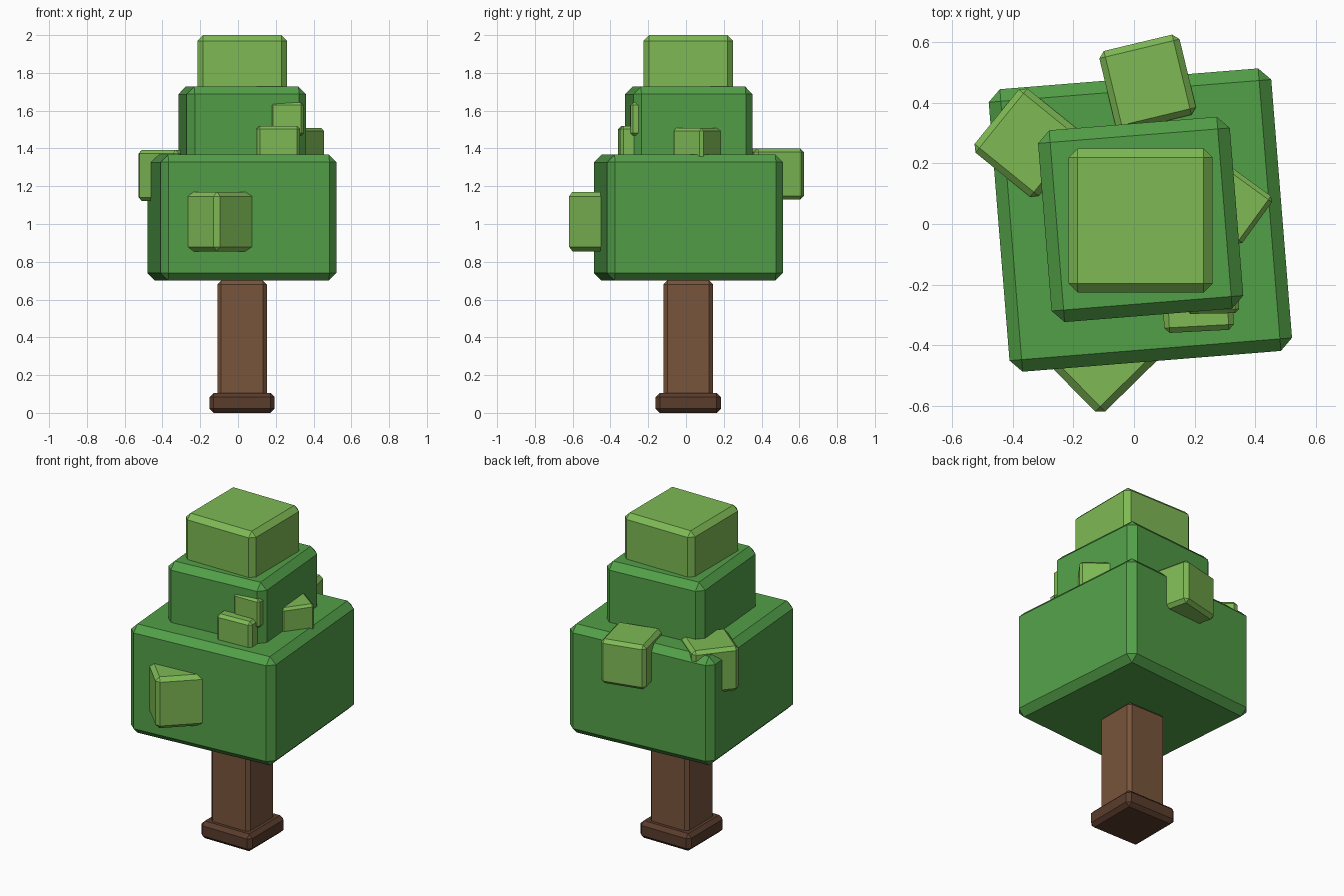
import bpy, bmesh
from math import radians
from mathutils import Matrix

if "Cube" in bpy.data.objects:
    bpy.data.objects.remove(bpy.data.objects["Cube"])


def material(name, rgb):
    m = bpy.data.materials.new(name)
    m.diffuse_color = (*rgb, 1)
    m.use_nodes = True
    m.node_tree.nodes["Principled BSDF"].inputs["Base Color"].default_value = m.diffuse_color
    return m


BARK = material("bark", (0.19, 0.09, 0.045))
ROOT = material("dark_bark", (0.10, 0.045, 0.025))
LEAF = material("leaf", (0.085, 0.35, 0.065))
LIGHT = material("light_leaf", (0.21, 0.49, 0.09))


def block(name, x, y, z0, z1, width, turn, bevel, mat):
    """Square chamfered block from z0 to z1, turned about z."""
    bm = bmesh.new()
    bmesh.ops.create_cube(bm, size=1, matrix=Matrix.Diagonal((width, width, z1 - z0, 1)))
    bmesh.ops.bevel(bm, geom=bm.edges[:], offset=bevel, segments=1,
                    profile=0.5, affect='EDGES')
    mesh = bpy.data.meshes.new(name)
    bm.to_mesh(mesh)
    bm.free()
    mesh.materials.append(mat)
    ob = bpy.data.objects.new(name, mesh)
    ob.location = (x, y, (z0 + z1) / 2)
    ob.rotation_euler.z = radians(turn)
    bpy.context.collection.objects.link(ob)
    return ob


# Trunk and foot
block("trunk_foot", 0.022, 0.012, 0, 0.105, 0.345, 0, 0.022, ROOT)
block("trunk", 0.022, 0.012, 0.06, 0.70, 0.262, 0, 0.02, BARK)

# Stacked crown tiers
block("lower_crown", 0.021, 0.013, 0.70, 1.367, 0.934, 4.6, 0.04, LEAF)
block("middle_crown", 0.022, 0.015, 1.28, 1.727, 0.634, 4.6, 0.04, LEAF)
block("top_crown", 0.022, 0.012, 1.53, 2.0, 0.475, 0, 0.03, LIGHT)

# Leaf clumps: name, x, y, z centre, size, turn
clumps = [
    ("back_clump", 0.045, 0.465, 1.265, 0.272, -13.5),
    ("left_clump", -0.347, 0.268, 1.257, 0.272, -39),
    ("front_clump", -0.11, -0.412, 1.013, 0.315, 44.5),
    ("front_small_clump", 0.209, -0.239, 1.405, 0.23, 3),
    ("corner_clump", 0.258, -0.208, 1.555, 0.174, 1),
    ("right_clump", 0.327, 0.062, 1.41, 0.195, 54),
]
for name, x, y, z, s, turn in clumps:
    # the two upright corner directions of a square repeat every 90 degrees
    block(name, x, y, z - s / 2, z + s / 2, s, turn, 0.075 * s, LIGHT)
bpy.data.objects["back_clump"].rotation_euler.z = radians(13.5)
